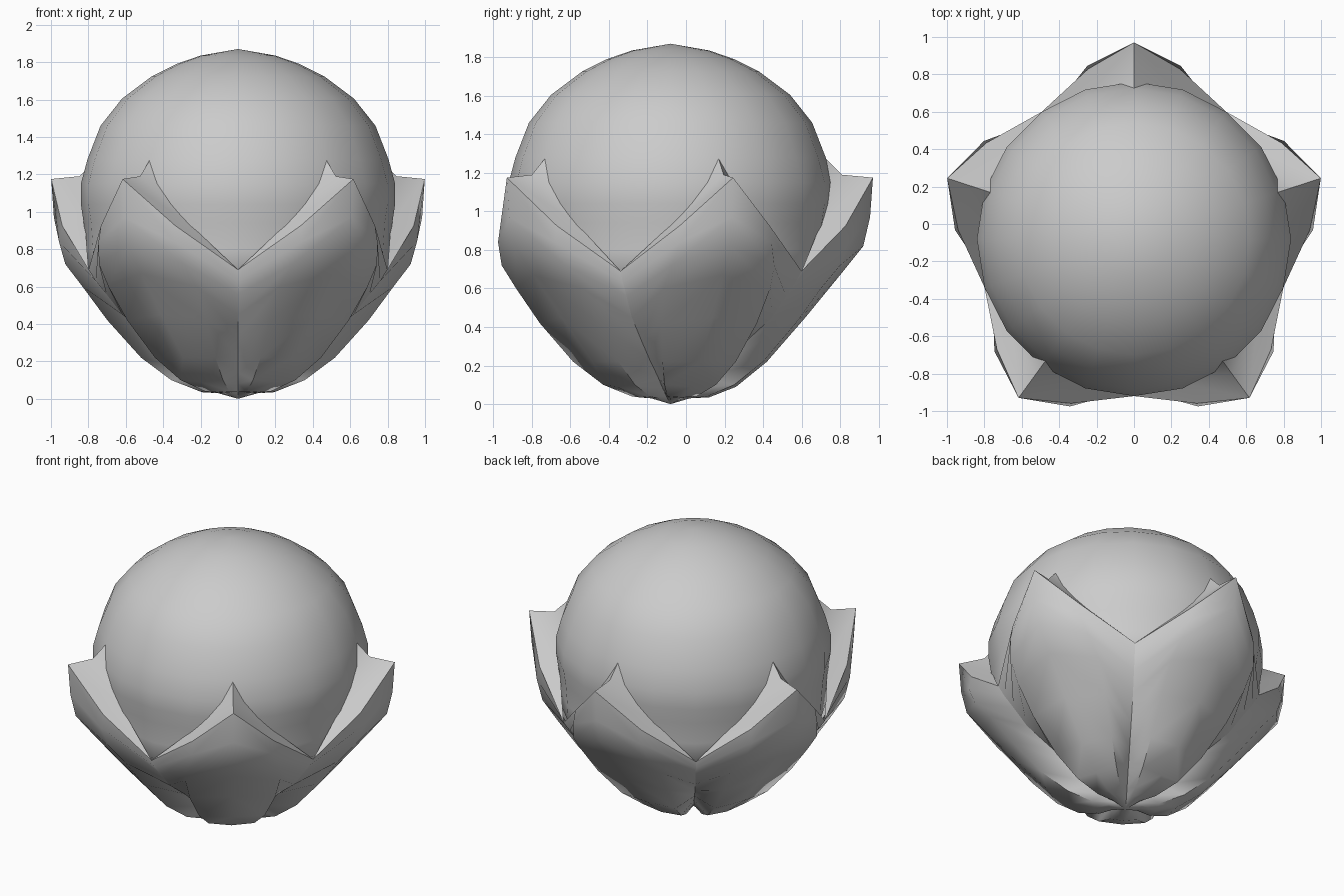
import bpy, bmesh
from math import cos, sin, radians, tau

if "Cube" in bpy.data.objects:
    bpy.data.objects.remove(bpy.data.objects["Cube"])

CY = -0.08      # y of the five-fold axis
C36, S36 = cos(radians(36)), sin(radians(36))


def finish(bm, name, angle, spin=0.0):
    bmesh.ops.remove_doubles(bm, verts=bm.verts, dist=0.0005)
    bmesh.ops.recalc_face_normals(bm, faces=bm.faces)
    for f in bm.faces:
        f.smooth = True
    me = bpy.data.meshes.new(name)
    bm.to_mesh(me)
    bm.free()
    me.set_sharp_from_angle(angle=radians(angle))
    ob = bpy.data.objects.new(name, me)
    ob.location.y = CY
    ob.rotation_euler.z = spin
    bpy.context.collection.objects.link(ob)
    return ob


# Round body: lathed profile of (radius, height)
profile = [(0, 1.87), (.2, 1.835), (.33, 1.79), (.46, 1.725), (.62, 1.605),
           (.735, 1.46), (.805, 1.28), (.84, 1.15), (.84, 1.04), (.825, .94),
           (.815, .8), (.81, .69), (.70, .58)]
bm = bmesh.new()
N = 20
rings = [[bm.verts.new((r * cos(tau * i / N + tau / 4), r * sin(tau * i / N + tau / 4), z))
          for i in range(N)] for r, z in profile[1:]]
top = bm.verts.new((0, 0, 1.87))
for i in range(N):
    j = (i + 1) % N
    bm.faces.new((top, rings[0][i], rings[0][j]))
    for a, b in zip(rings, rings[1:]):
        bm.faces.new((a[i], b[i], b[j], a[j]))
finish(bm, "round_body", 60)

# Petal: rows from the tip to the base; midline (out, z), flank (out, side, z), seam (radius, z)
mid = [(1.05, 1.175), (1.035, .97), (1.0, .82), (.88, .67), (.70, .45),
       (.50, .22), (.34, .09), (.20, .035), (.10, .03)]
flank = [(.908, .246, .925), (.925, .25, .84), (.88, .28, .72), (.78, .29, .6),
         (.65, .26, .42), (.48, .20, .22), (.33, .14, .10), (.19, .08, .04), (.10, .035, .03)]
seam = [(.84, .69), (.80, .63), (.74, .56), (.65, .45), (.49, .33),
        (.35, .23), (.21, .14), (.13, .08), (.07, .04)]


def petal(spin, name):
    bm = bmesh.new()
    for side in (1, -1):
        def V(u, t, z):
            return bm.verts.new((u, t * side, z))
        m = [V(u, 0, z) for u, z in mid]
        f = [V(*p) for p in flank]
        s = [V(r * C36, r * S36, z) for r, z in seam]
        for k in range(len(mid) - 1):
            bm.faces.new((m[k], m[k + 1], f[k + 1], f[k]))
            bm.faces.new((f[k], f[k + 1], s[k + 1], s[k]))
        # closed base
        end = V(0, 0, 0)
        bm.faces.new((m[-1], end, f[-1]))
        bm.faces.new((f[-1], end, s[-1]))
        # thick upper rim and its blend into the body
        mi, fi = V(.89, 0, 1.19), V(.784, .236, .945)
        bm.faces.new((m[0], f[0], fi, mi))
        bm.faces.new((f[0], s[0], fi))
        bm.faces.new((mi, fi, V(.80, 0, 1.28)))
    return finish(bm, name, 62, spin)


for i in range(5):
    petal(radians(90 + 72 * i), "petal_%d" % (i + 1))
